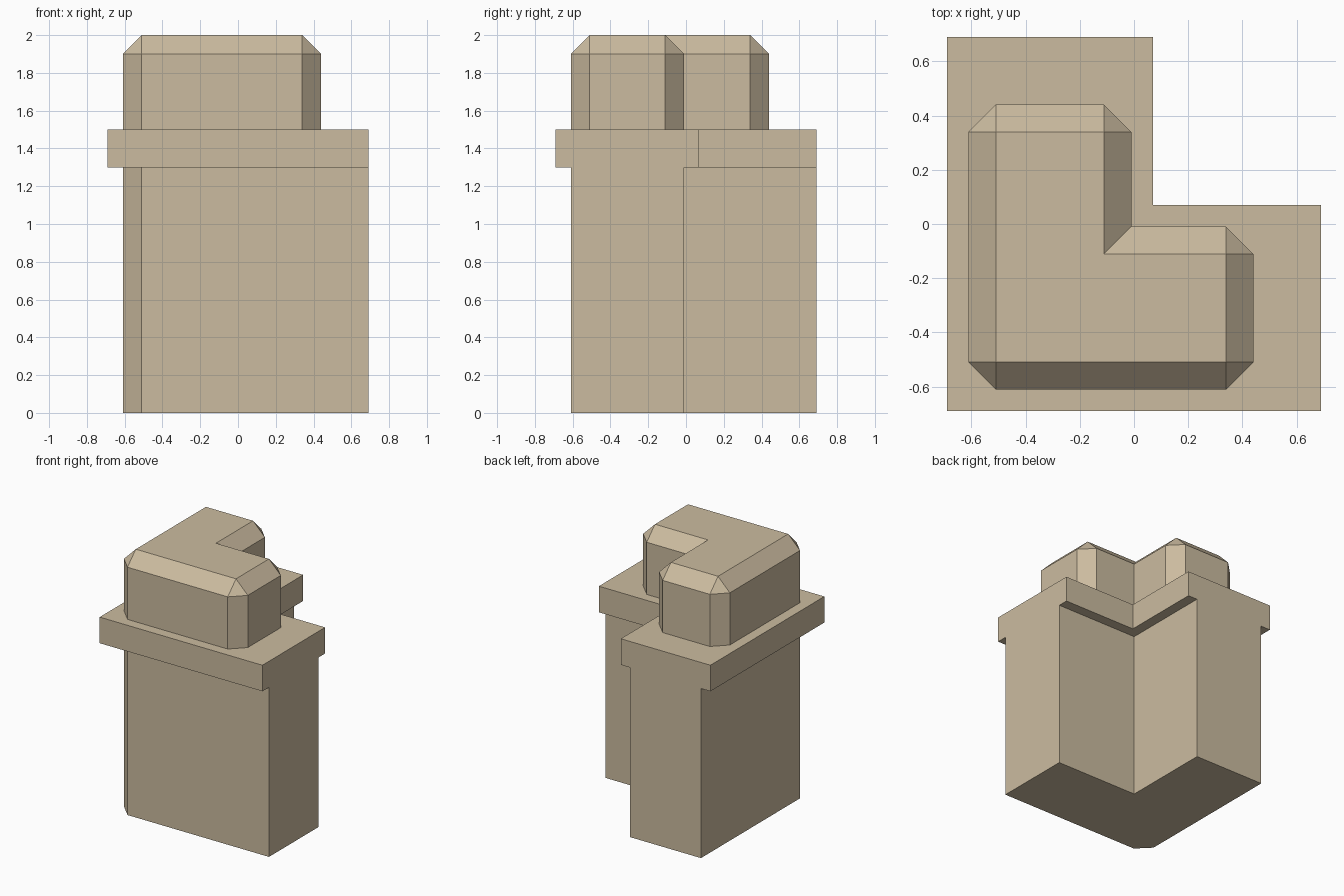
import bpy
import bmesh

if "Cube" in bpy.data.objects:
    bpy.data.objects.remove(bpy.data.objects["Cube"])

# Single sandstone colour
stone = bpy.data.materials.new("sandstone")
stone.diffuse_color = (0.60, 0.50, 0.35, 1.0)
stone.use_nodes = True
stone.node_tree.nodes["Principled BSDF"].inputs["Base Color"].default_value = stone.diffuse_color


def l_corners(lo, hi, inner):
    """Counter-clockwise L outline; the fifth-listed index 3 is the inner corner."""
    return [(lo, lo), (hi, lo), (hi, inner), (inner, inner), (inner, hi), (lo, hi)]


def chamfer(points, size, chosen):
    """Cut the chosen corners; returns groups of one or two points per corner."""
    groups = []
    n = len(points)
    for i, (x, y) in enumerate(points):
        if i not in chosen:
            groups.append([(x, y)])
            continue
        group = []
        for px, py in (points[i - 1], points[(i + 1) % n]):
            d = abs(px - x) + abs(py - y)          # edges are axis aligned
            group.append((x + (px - x) / d * size, y + (py - y) / d * size))
        groups.append(group)
    return groups


def finish(name, bm):
    bmesh.ops.recalc_face_normals(bm, faces=bm.faces)
    mesh = bpy.data.meshes.new(name)
    bm.to_mesh(mesh)
    bm.free()
    mesh.materials.append(stone)
    obj = bpy.data.objects.new(name, mesh)
    bpy.context.collection.objects.link(obj)
    return obj


def walls(bm, outline, z0, z1):
    """Bottom face and side walls; returns the upper ring of vertices."""
    low = [bm.verts.new((x, y, z0)) for x, y in outline]
    high = [bm.verts.new((x, y, z1)) for x, y in outline]
    bm.faces.new(low[::-1])
    n = len(low)
    for i in range(n):
        j = (i + 1) % n
        bm.faces.new((low[i], low[j], high[j], high[i]))
    return high


def prism(name, outline, z0, z1):
    bm = bmesh.new()
    bm.faces.new(walls(bm, outline, z0, z1))
    return finish(name, bm)


LO, INNER, END, CUT = -0.61, -0.01, 0.69, 0.10

# Wall body: only the outer front-left corner is chamfered
body = chamfer(l_corners(LO, END, INNER), CUT, {0})
prism("wall_body", [p for g in body for p in g], 0.0, 1.3)

# Projecting ledge, square cornered
prism("ledge", l_corners(-0.69, END, 0.07), 1.3, 1.5)

# Cap: chamfered corners and a sloped top edge meeting in corner triangles
groups = chamfer(l_corners(LO, 0.44, INNER), CUT, {0, 1, 2, 4, 5})
bm = bmesh.new()
ring = walls(bm, [p for g in groups for p in g], 1.5, 1.9)
top = [bm.verts.new((x, y, 2.0))
       for x, y in l_corners(LO + CUT, 0.44 - CUT, INNER - CUT)]
bm.faces.new(top)
rim, k = [], 0
for g in groups:
    rim.append(ring[k:k + len(g)])
    k += len(g)
for i in range(len(top)):
    j = (i + 1) % len(top)
    if len(rim[i]) == 2:
        bm.faces.new((rim[i][0], rim[i][1], top[i]))
    bm.faces.new((rim[i][-1], rim[j][0], top[j], top[i]))
finish("cap", bm)
